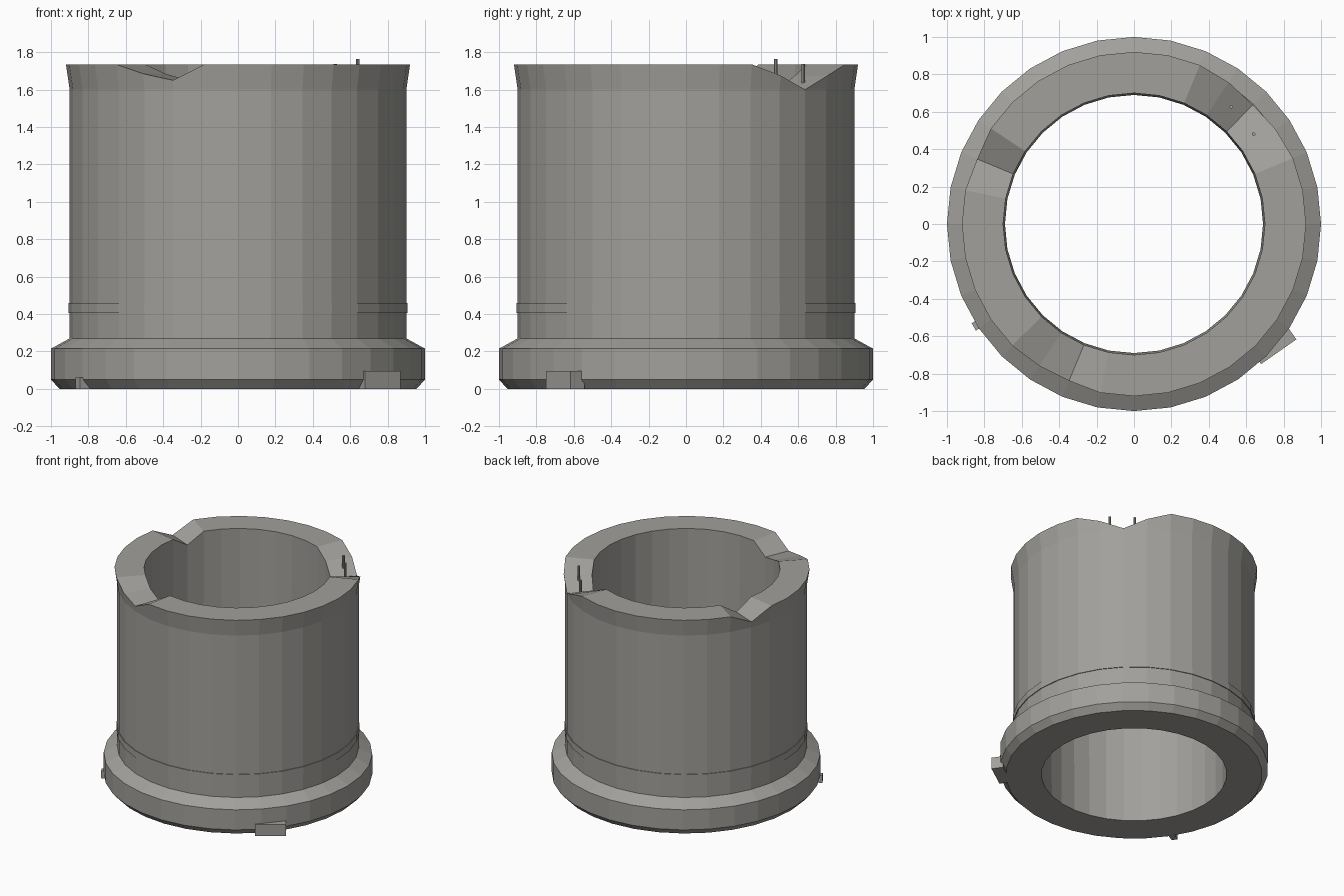
import bpy, bmesh, math
from mathutils import Matrix

cube = bpy.data.objects.get("Cube")
if cube:
    bpy.data.objects.remove(cube, do_unlink=True)

grey = bpy.data.materials.new("warm_grey")
grey.use_nodes = True
colour = (0.36, 0.352, 0.33, 1)
grey.diffuse_color = colour
grey.node_tree.nodes["Principled BSDF"].inputs["Base Color"].default_value = colour

SIDES = 32
TOP = 1.735
FLARE = 1.6


def add_object(name, bm):
    bmesh.ops.recalc_face_normals(bm, faces=bm.faces)
    mesh = bpy.data.meshes.new(name)
    bm.to_mesh(mesh)
    bm.free()
    mesh.materials.append(grey)
    obj = bpy.data.objects.new(name, mesh)
    bpy.context.collection.objects.link(obj)
    return obj


# Rim heights lowered at the V notches, by segment number
notches = {3: 1.675, 4: FLARE, 5: 1.675, 14: 1.65, 21: 1.685, 22: 1.65}


def section(k):
    """Closed wall profile (radius, height) at segment k."""
    rim = notches.get(k, TOP)
    rim_radius = 0.9 + 0.02 * (rim - FLARE) / (TOP - FLARE)
    return [(0.69, 0), (0.955, 0), (1, 0.05), (1, 0.215), (0.9, 0.27),
            (0.9, 0.405), (0.906, 0.405), (0.906, 0.46), (0.9, 0.46),
            (0.9, FLARE), (rim_radius, rim), (0.7, rim)]


# Hollow body with foot flange, raised band and notched rim
bm = bmesh.new()
rings = []
for k in range(SIDES):
    a = 2 * math.pi * k / SIDES
    rings.append([bm.verts.new((r * math.cos(a), r * math.sin(a), z))
                  for r, z in section(k)])
for k in range(SIDES):
    here, after = rings[k], rings[(k + 1) % SIDES]
    for i in range(len(here)):
        j = (i + 1) % len(here)
        bm.faces.new((here[i], after[i], after[j], here[j]))
bmesh.ops.remove_doubles(bm, verts=bm.verts, dist=0.0005)
add_object("notched_sleeve", bm)


# Locating tabs on the foot
def tab(name, centre, size, turn):
    bm = bmesh.new()
    bmesh.ops.create_cube(bm, size=1)
    bmesh.ops.scale(bm, vec=size, verts=bm.verts)
    bmesh.ops.rotate(bm, matrix=Matrix.Rotation(math.radians(turn), 3, 'Z'),
                     verts=bm.verts)
    bmesh.ops.translate(bm, vec=centre, verts=bm.verts)
    return add_object(name, bm)


tab("left_foot_tab", (0.748, -0.646, 0.0475), (0.23, 0.09, 0.095), 35)
tab("right_foot_tab", (-0.822, -0.53, 0.03), (0.08, 0.045, 0.06), 30)


# Thin pins standing in the deep notch
def pin(name, x, y, low, high):
    bm = bmesh.new()
    bmesh.ops.create_cone(bm, cap_ends=True, segments=8, radius1=0.01,
                          radius2=0.01, depth=high - low)
    bmesh.ops.translate(bm, vec=(x, y, (low + high) / 2), verts=bm.verts)
    add_object(name, bm)


pin("front_pin", 0.64, 0.48, 1.62, 1.765)
pin("back_pin", 0.52, 0.627, 1.61, 1.738)
